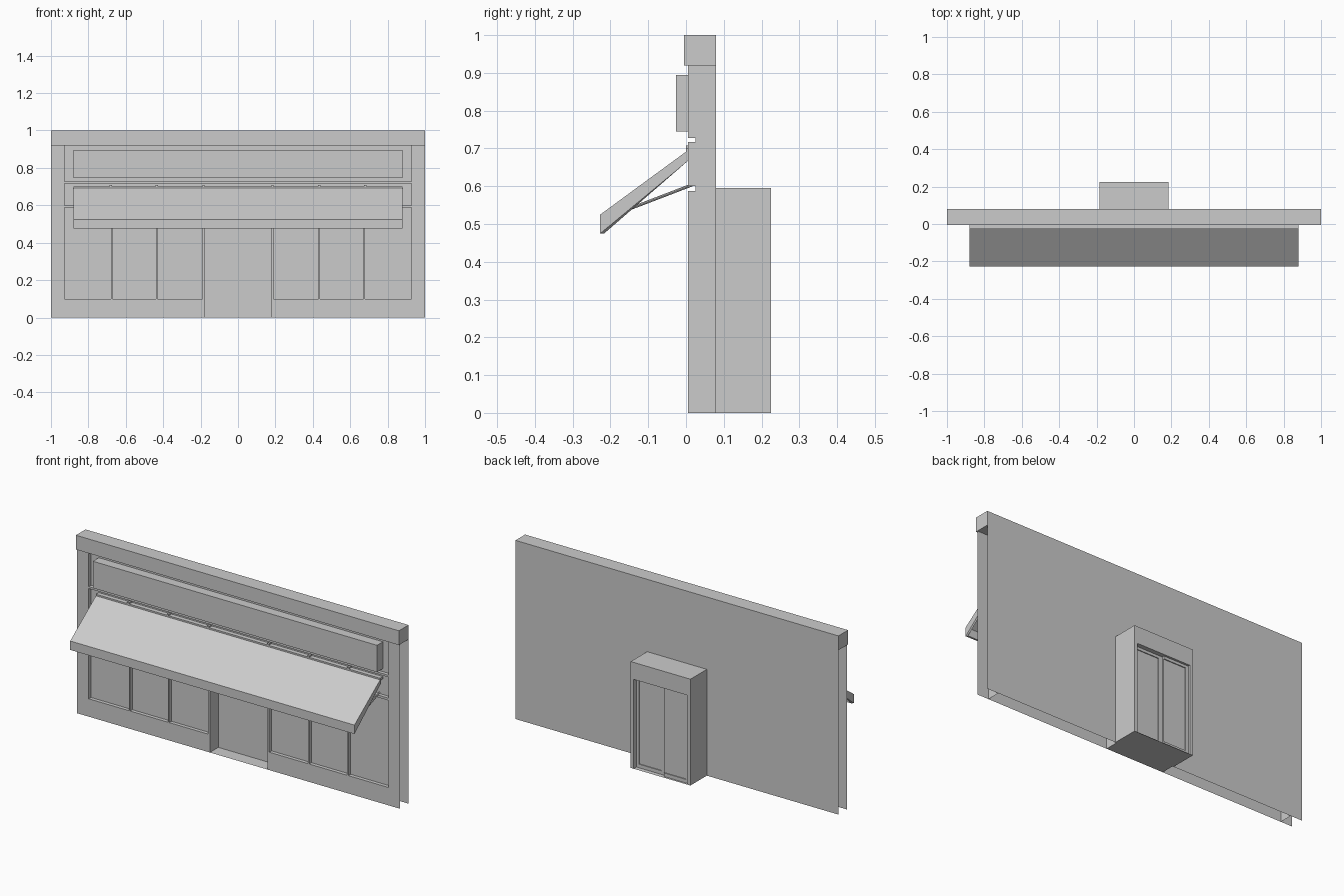
import bpy
import bmesh
from mathutils import Vector

cube = bpy.data.objects.get("Cube")
if cube:
    bpy.data.objects.remove(cube, do_unlink=True)

grey = bpy.data.materials.new("light_grey")
grey.use_nodes = True
colour = (0.6, 0.6, 0.6, 1)
grey.diffuse_color = colour
grey.node_tree.nodes["Principled BSDF"].inputs["Base Color"].default_value = colour


def add_object(name, bm):
    mesh = bpy.data.meshes.new(name)
    bm.to_mesh(mesh)
    bm.free()
    mesh.materials.append(grey)
    obj = bpy.data.objects.new(name, mesh)
    bpy.context.collection.objects.link(obj)
    return obj


def quad(bm, *points):
    bm.faces.new([bm.verts.new(p) for p in points])


def box(name, x, y, z, open_front=False):
    bm = bmesh.new()
    bmesh.ops.create_cube(bm, size=1)
    for v in bm.verts:
        v.co = [r[0] if c < 0 else r[1] for c, r in zip(v.co, (x, y, z))]
    bm.normal_update()
    if open_front:
        back = [f for f in bm.faces if f.normal.y > 0.5]
        bmesh.ops.delete(bm, geom=back, context="FACES")
    return add_object(name, bm)


def relief(name, xs, zs, depth, limit):
    """Stepped panel facing -y; cells as deep as the limit stay open."""
    bm = bmesh.new()
    cols = list(zip(xs, xs[1:]))
    rows = list(zip(zs, zs[1:]))

    def d(i, j):
        return depth(sum(cols[i]) / 2, sum(rows[j]) / 2)

    for i, (x0, x1) in enumerate(cols):
        for j, (z0, z1) in enumerate(rows):
            a = d(i, j)
            if a < limit:
                quad(bm, (x0, a, z0), (x1, a, z0), (x1, a, z1), (x0, a, z1))
            if i + 1 < len(cols) and d(i + 1, j) != a:
                b = d(i + 1, j)
                quad(bm, (x1, a, z0), (x1, b, z0), (x1, b, z1), (x1, a, z1))
            if j + 1 < len(rows) and d(i, j + 1) != a:
                b = d(i, j + 1)
                quad(bm, (x0, a, z1), (x1, a, z1), (x1, b, z1), (x0, b, z1))
    bmesh.ops.remove_doubles(bm, verts=bm.verts[:], dist=0.0001)
    bmesh.ops.dissolve_limit(bm, angle_limit=0.01, verts=bm.verts[:], edges=bm.edges[:])
    return add_object(name, bm)


FRONT, GLASS, BACK = 0.005, 0.025, 0.08
PANES = [(0.19, 0.43), (0.438, 0.672), (0.68, 0.928)]
DOOR_X, DOOR_TOP = 0.178, 0.587


# Shop front with door opening, windows and recessed upper bands
def front_depth(x, z):
    x = abs(x)
    if x < DOOR_X and z < DOOR_TOP:
        return BACK
    if 0.1 < z < DOOR_TOP and any(a < x < b for a, b in PANES):
        return GLASS
    if x < 0.928 and (0.6 < z < 0.717 or z > 0.728):
        return GLASS
    return FRONT


half = [DOOR_X] + [x for p in PANES for x in p] + [1]
relief("shop_front", [-x for x in reversed(half)] + half,
       [0, 0.1, DOOR_TOP, 0.6, 0.717, 0.728, 0.92], front_depth, BACK)

# Back sheet, inner returns and door floor
bm = bmesh.new()
quad(bm, (1, BACK, 0), (-1, BACK, 0), (-1, BACK, 0.92), (1, BACK, 0.92))
add_object("back_wall", bm)
for side, s in (("left", 1), ("right", -1)):
    bm = bmesh.new()
    x = 0.93 * s
    quad(bm, (x, GLASS, 0), (x, BACK, 0), (x, BACK, 0.92), (x, GLASS, 0.92))
    quad(bm, (x, FRONT, 0), (x, GLASS, 0), (x, GLASS, 0.1), (x, FRONT, 0.1))
    add_object(side + "_inner_return", bm)
bm = bmesh.new()
quad(bm, (-DOOR_X, FRONT, 0), (DOOR_X, FRONT, 0), (DOOR_X, BACK, 0), (-DOOR_X, BACK, 0))
add_object("door_floor", bm)

# Cornice and sign board
box("cornice", (-1, 1), (-0.005, BACK), (0.92, 1))
box("sign_board", (-0.88, 0.88), (-0.027, GLASS), (0.745, 0.895))

# Rear vestibule with recessed sliding doors
V = 0.185
box("vestibule", (-V, V), (BACK, 0.225), (0, 0.595), open_front=True)


def rear_depth(x, z):
    if z > 0.5 or abs(x) > 0.167:
        return -0.225
    if 0.02 < z < 0.485:
        if -0.15 < x < -0.012:
            return -0.195
        if 0.012 < x < 0.15:
            return -0.208
    return -0.2 if x < 0.012 else -0.213


doors = relief("sliding_doors", [-V, -0.167, -0.15, -0.012, 0.012, 0.15, 0.167, V],
               [0, 0.02, 0.485, 0.5, 0.595], rear_depth, 0)
doors.rotation_euler.z = 3.14159265

# Awning: sloped cover, valance and end cheeks, open underneath
profile = [(0.005, 0.695), (-0.227, 0.525), (-0.227, 0.475), (0.005, 0.667)]
bm = bmesh.new()
W = 0.88
ends = [[bm.verts.new((x, y, z)) for y, z in profile] for x in (-W, W)]
for k in (0, 1):
    bm.faces.new((ends[0][k], ends[0][k + 1], ends[1][k + 1], ends[1][k]))
bm.faces.new(ends[0][::-1])
bm.faces.new(ends[1])
bmesh.ops.recalc_face_normals(bm, faces=bm.faces[:])
awning = add_object("awning", bm)
thick = awning.modifiers.new("thickness", "SOLIDIFY")
thick.thickness = 0.012
thick.offset = -1

# Wall brackets and stays
box("awning_rail", (-W, W), (0, GLASS), (0.688, 0.7))
for n, x in enumerate((-0.68, -0.435, -0.185, 0.185, 0.435, 0.68)):
    box(f"awning_bracket_{n + 1}", (x - 0.006, x + 0.006), (0, GLASS), (0.695, 0.708))
for side, s in (("left", 1), ("right", -1)):
    a, b = Vector((0.86 * s, -0.15, 0.54)), Vector((0.86 * s, GLASS, 0.607))
    bm = bmesh.new()
    bmesh.ops.create_cone(bm, cap_ends=True, segments=8, radius1=0.004,
                          radius2=0.004, depth=(b - a).length)
    stay = add_object(side + "_awning_stay", bm)
    stay.location = (a + b) / 2
    stay.rotation_euler = (b - a).to_track_quat("Z", "Y").to_euler()
